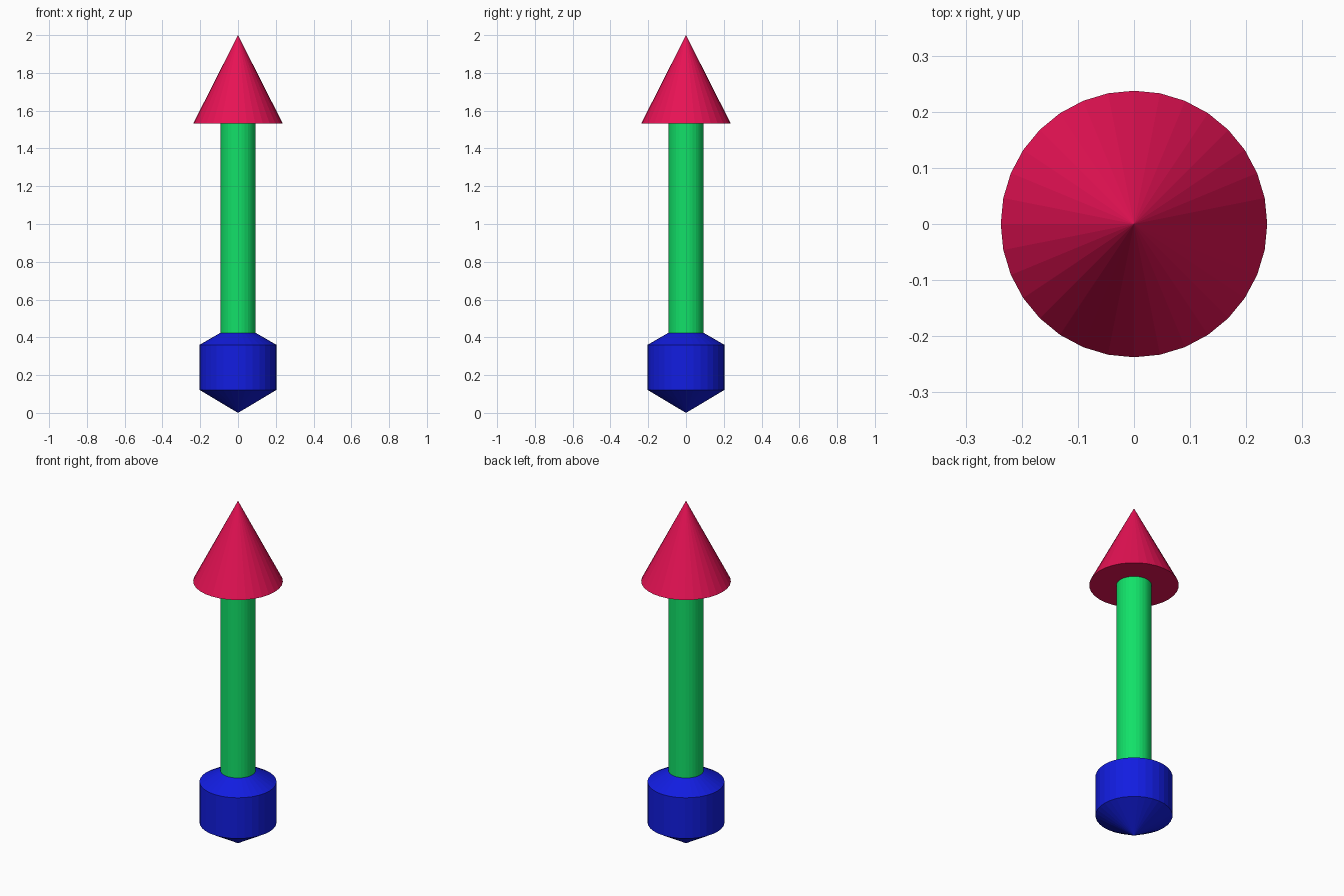
import bpy, bmesh
from math import cos, sin, tau

if "Cube" in bpy.data.objects:
    bpy.data.objects.remove(bpy.data.objects["Cube"])

SIDES = 32


def turned(name, profile, color):
    """Revolve (radius, z) points, listed bottom to top, around the z axis."""
    bm = bmesh.new()
    rings = []
    for r, z in profile:
        count = SIDES if r > 0 else 1
        rings.append([bm.verts.new((r * cos(tau * i / SIDES), r * sin(tau * i / SIDES), z))
                      for i in range(count)])
    for low, high in zip(rings, rings[1:]):
        for i in range(SIDES):
            j = (i + 1) % SIDES
            corners = [low[i % len(low)], low[j % len(low)],
                       high[j % len(high)], high[i % len(high)]]
            bm.faces.new(list(dict.fromkeys(corners)))
    # Flat caps on open ends
    if len(rings[0]) > 1:
        bm.faces.new(rings[0][::-1])
    if len(rings[-1]) > 1:
        bm.faces.new(rings[-1])
    bmesh.ops.recalc_face_normals(bm, faces=bm.faces)

    mesh = bpy.data.meshes.new(name)
    bm.to_mesh(mesh)
    bm.free()
    mat = bpy.data.materials.new(name + "_paint")
    mat.diffuse_color = (*color, 1)
    mat.use_nodes = True
    mat.node_tree.nodes["Principled BSDF"].inputs["Base Color"].default_value = mat.diffuse_color
    mesh.materials.append(mat)
    obj = bpy.data.objects.new(name, mesh)
    bpy.context.collection.objects.link(obj)
    return obj


# Pointed weight at the bottom
turned("base_weight", [(0, 0), (0.204, 0.122), (0.204, 0.36), (0.093, 0.424)],
       (0.006, 0.012, 0.75))
# Straight shaft
turned("shaft", [(0.093, 0.424), (0.093, 1.531)], (0.006, 0.75, 0.14))
# Arrow head
turned("arrow_head", [(0.2375, 1.531), (0, 2)], (0.80, 0.006, 0.09))
